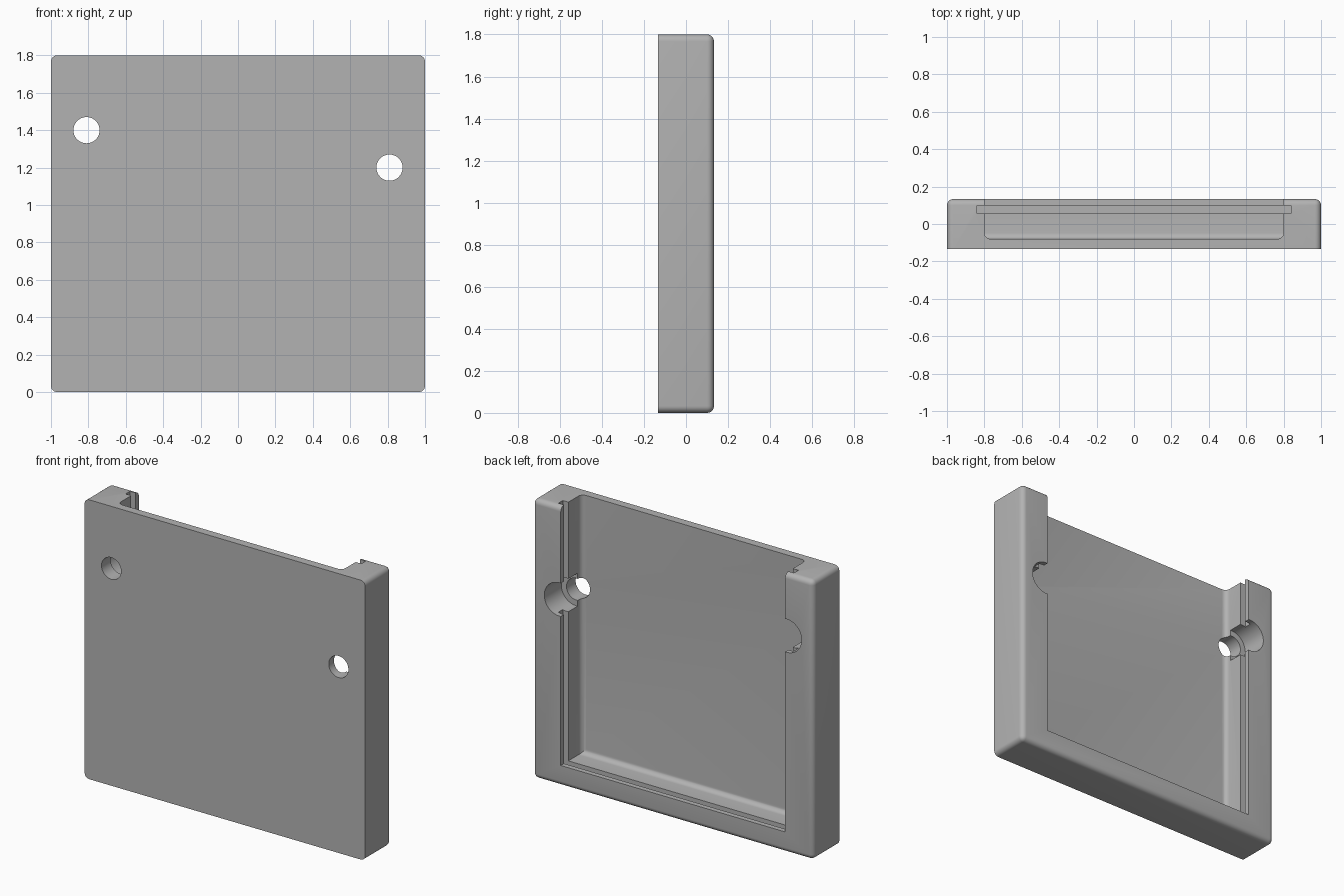
import bpy, bmesh, math
from mathutils import Matrix, Vector

cube = bpy.data.objects.get("Cube")
if cube:
    bpy.data.objects.remove(cube, do_unlink=True)

gray = bpy.data.materials.new("plain gray")
gray.use_nodes = True
gray.diffuse_color = (0.45, 0.45, 0.45, 1)
gray.node_tree.nodes["Principled BSDF"].inputs["Base Color"].default_value = gray.diffuse_color

DEPTH = 0.133   # half thickness
ROUND = 0.033


def finish(name, bm):
    bmesh.ops.recalc_face_normals(bm, faces=bm.faces)
    mesh = bpy.data.meshes.new(name)
    bm.to_mesh(mesh)
    bm.free()
    mesh.materials.append(gray)
    obj = bpy.data.objects.new(name, mesh)
    bpy.context.collection.objects.link(obj)
    return obj


def box(name, low, high, rounded=None):
    """Box between two corners; edges whose midpoint passes the rule are rounded."""
    low, high = Vector(low), Vector(high)
    bm = bmesh.new()
    bmesh.ops.create_cube(bm, size=1)
    for v in bm.verts:
        v.co = Vector([(l + h) / 2 + c * (h - l) for l, h, c in zip(low, high, v.co)])
    if rounded:
        edges = [e for e in bm.edges if rounded((e.verts[0].co + e.verts[1].co) / 2)]
        bmesh.ops.bevel(bm, geom=edges, offset=ROUND, segments=6, profile=0.5, affect='EDGES')
    return finish(name, bm)


def bore(name, x, z, radius, y0, y1):
    bm = bmesh.new()
    place = Matrix.Translation((x, (y0 + y1) / 2, z)) @ Matrix.Rotation(math.pi / 2, 4, 'X')
    bmesh.ops.create_cone(bm, cap_ends=True, segments=48, radius1=radius, radius2=radius,
                          depth=y1 - y0, matrix=place)
    return finish(name, bm)


# Outer shell: every edge soft except those around the flat front
body = box("tray_body", (-1, -DEPTH, 0), (1, DEPTH, 1.8), lambda m: m.y > -0.1)

# Recess and panel groove, both open at the top and back
cutters = [
    box("recess_cutter", (-0.8, -0.08, 0.133), (0.8, 0.3, 2),
        lambda m: m.y < 0 and m.z < 1.9),
    box("groove_cutter", (-0.84, 0.055, 0.093), (0.84, 0.1, 2.1)),
]

# Screw holes with wider bores from the back
for side, x, z in (("right", -0.81, 1.4), ("left", 0.81, 1.2)):
    cutters.append(bore(side + "_hole_cutter", x, z, 0.07, -0.3, 0.31))
    cutters.append(bore(side + "_bore_cutter", x, z, 0.107, -0.04, 0.32))

for cutter in cutters:
    cutter.hide_render = True
    cutter.hide_viewport = True
    cut = body.modifiers.new(cutter.name, 'BOOLEAN')
    cut.operation = 'DIFFERENCE'
    cut.solver = 'EXACT'
    cut.object = cutter

# Apply the cuts and shade the rounded edges smooth
bpy.context.view_layer.update()
result = bpy.data.meshes.new_from_object(
    body.evaluated_get(bpy.context.evaluated_depsgraph_get()))
body.modifiers.clear()
body.data = result
for cutter in cutters:
    bpy.data.objects.remove(cutter, do_unlink=True)
bpy.ops.object.select_all(action='DESELECT')
body.select_set(True)
bpy.context.view_layer.objects.active = body
bpy.ops.object.shade_smooth_by_angle(angle=math.radians(30))
